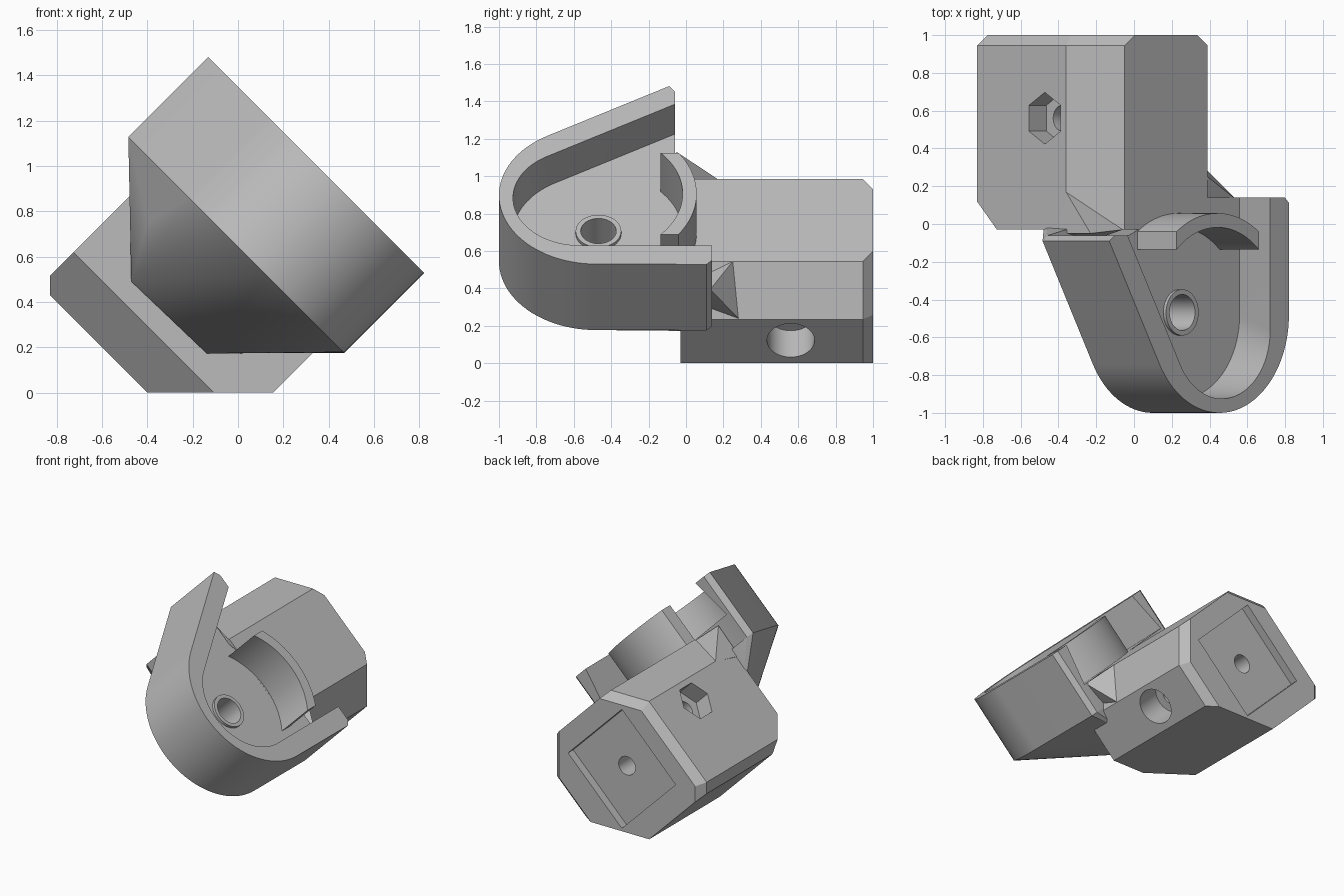
import bpy, bmesh, math
from mathutils import Matrix, Vector

if "Cube" in bpy.data.objects:
    bpy.data.objects.remove(bpy.data.objects["Cube"])

S = math.sqrt(0.5)
# Tilted working frame: u runs down-right, y runs back, w is the holder floor normal
TILT = Matrix(((S, 0, S), (0, 1, 0), (-S, 0, S)))
FLOOR, RIM, BASE = 0.661, 0.955, 0.456

grey = bpy.data.materials.new("plain grey")
grey.diffuse_color = (0.5, 0.5, 0.5, 1)
grey.use_nodes = True
grey.node_tree.nodes["Principled BSDF"].inputs["Base Color"].default_value = grey.diffuse_color
parts = []


def local(x, y, z):
    """World point to the tilted frame."""
    return TILT.transposed() @ Vector((x, y, z))


def make(name, bm):
    bmesh.ops.recalc_face_normals(bm, faces=bm.faces)
    bm.transform(TILT.to_4x4())
    mesh = bpy.data.meshes.new(name)
    bm.to_mesh(mesh)
    bm.free()
    mesh.materials.append(grey)
    ob = bpy.data.objects.new(name, mesh)
    bpy.context.collection.objects.link(ob)
    return ob


def loft(name, *rings):
    """Closed solid through matching rings of points."""
    bm = bmesh.new()
    vs = [[bm.verts.new(p) for p in ring] for ring in rings]
    bm.faces.new(vs[0])
    bm.faces.new(vs[-1])
    n = len(vs[0])
    for a, b in zip(vs, vs[1:]):
        for i in range(n):
            j = (i + 1) % n
            bm.faces.new((a[i], a[j], b[j], b[i]))
    return make(name, bm)


def prism(name, outline, w0, w1):
    return loft(name, [(u, y, w0) for u, y in outline], [(u, y, w1) for u, y in outline])


def hull(name, pts):
    bm = bmesh.new()
    for p in pts:
        bm.verts.new(p)
    bmesh.ops.convex_hull(bm, input=bm.verts)
    bmesh.ops.delete(bm, geom=[v for v in bm.verts if not v.link_faces], context='VERTS')
    return make(name, bm)


def rod(name, start, axis, length, r, sides=48):
    """Cylinder or hexagonal prism from start along u, y or w."""
    rings = []
    for d in (0, length):
        ring = []
        for i in range(sides):
            t = 2 * math.pi * i / sides
            c, s = r * math.cos(t), r * math.sin(t)
            off = {'u': (d, c, s), 'y': (c, d, s), 'w': (c, s, d)}[axis]
            ring.append(Vector(start) + Vector(off))
        rings.append(ring)
    return loft(name, *rings)


def cut(ob, cutter):
    mod = ob.modifiers.new("cut", 'BOOLEAN')
    mod.operation, mod.solver, mod.object = 'DIFFERENCE', 'EXACT', cutter
    deps = bpy.context.evaluated_depsgraph_get()
    mesh = bpy.data.meshes.new_from_object(ob.evaluated_get(deps))
    ob.modifiers.clear()
    ob.data = mesh
    bpy.data.objects.remove(cutter)


def sweep(cu, cy, r, n=40):
    """Round nose from the right wall to the flared left wall."""
    return [(cu + r * math.cos(t), cy + r * math.sin(t))
            for t in (-math.radians(150) * i / n for i in range(n + 1))]


def flare(p, y):
    return (p[0] - (y - p[1]) * math.tan(math.radians(30)), y)


# Holder body with one straight and one flared wall
nose = sweep(-0.315, -0.48, 0.52)
outline = [(-0.2, 0.14), (0.175, 0.14), (0.207, 0.11)] + nose \
    + [flare(nose[-1], -0.09), (-1.10, -0.06), (-0.70, -0.06)]
body = prism("holder_body", outline, BASE, RIM)


# Undercut cavity, open at the back
def cavity_ring(cu, cy, r, w):
    pts = sweep(cu, cy, r)
    pts = [(cu + r, 0.5)] + pts + [flare(pts[-1], 0.5)]
    return [Vector((u, y, w)) for u, y in pts]


low = cavity_ring(-0.315, -0.48, 0.445, FLOOR)
high = cavity_ring(-0.296, -0.565, 0.36, RIM)
high = [h + (h - l) * 0.1 for l, h in zip(low, high)]
cut(body, loft("cavity", low, high))

# Tapered support under the holder
under = [(u, y, BASE) for u, y in outline]
under += [(-0.813, -0.27, 0.25), (0.0, -0.27, 0.25), (-0.68, -0.04, 0.014), (-0.22, -0.04, 0.025),
          (-0.68, 0.05, 0.014), (-0.22, 0.05, 0.025), (0.0, 0.1, 0.25)]
support = hull("support", under)

# Mounting block: eight-sided section, back edge chamfered on the outer sides
section = [(-0.83, 0.515), (-0.83, 0.43), (-0.40, 0), (0.155, 0), (0.39, 0.235),
           (0.39, 0.545), (-0.05, 0.985), (-0.36, 0.985)]
back = [(-0.775, 0.49), (-0.775, 0.375), (-0.40, 0), (0.077, 0), (0.335, 0.258),
        (0.335, 0.60), (0.005, 0.93), (-0.335, 0.93)]
block = loft("mounting_block", *[[local(x, y, z) for x, z in sec]
             for sec, y in ((section, -0.03), (section, 0.945), (back, 1.0))])

# Sloped lower front edge of the block
wedge = [(u, y, w) for u in (-1.3, 0.6) for y, w in ((-0.13, 0.025), (-0.13, -0.4), (0.295, -0.4))]
cut(block, hull("front_slope", wedge))

# Bolt passage: hex nut pocket, shaft and round head recess
by, bw = 0.56, 0.283
cut(block, rod("nut_pocket", (-1.1, by, bw), 'u', 0.28, 0.137, 6))
cut(block, rod("bolt_shaft", (-1.1, by, bw), 'u', 1.5, 0.068))
cut(block, rod("bolt_head_recess", (-0.09, by, bw), 'u', 0.5, 0.127))

# Square pocket with a hole on the back face
q = 0.31
square = [(-0.45 - q, 0.20 - q), (-0.45 + q, 0.20 - q), (-0.45 + q, 0.20 + q), (-0.45 - q, 0.20 + q)]
cut(block, loft("back_pocket", [(u, 0.94, w) for u, w in square], [(u, 1.2, w) for u, w in square]))
cut(block, rod("back_hole", (-0.45, 0.72, 0.20), 'y', 0.4, 0.068))

# Gussets joining block and holder walls
right = [(0.54, 0.13, 0.395), (0.39, 0.25, 0.545), (0.39, 0.28, 0.24), (0.3, 0.05, 0.5),
         (0.3, 0.1, 0.25), (0.2, 0.2, 0.5), (0.48, 0.05, 0.38)]
left = [(-0.36, 0.17, 0.984), (-0.23, -0.05, 1.13), (-0.06, -0.03, 0.985), (-0.4, -0.05, 0.95),
        (-0.3, 0.05, 0.8), (-0.2, -0.08, 0.9)]
parts += [hull(n, [local(*p) for p in pts])
          for n, pts in (("right_gusset", right), ("left_gusset", left))]

# Raised ring and its bore in the holder floor
ring = rod("floor_ring", (-0.319, -0.468, FLOOR - 0.05), 'w', 0.07, 0.122)
for ob in (body, support, ring):
    cut(ob, rod("floor_bore", (-0.319, -0.468, 0.40), 'w', 0.5, 0.095))


# Curved retaining wall at the back of the holder floor
def arc(r):
    a = math.asin(0.308 / r)
    return [(-0.328 + r * math.sin(t), -0.48 + r * math.cos(t))
            for t in (a * (i / 12 - 1) for i in range(25))]


curb = prism("retaining_wall", arc(0.537) + arc(0.462)[::-1], FLOOR - 0.03, RIM)
parts += [body, support, block, ring, curb]

# Smooth curves, keep hard edges
for ob in parts:
    bpy.ops.object.select_all(action='DESELECT')
    bpy.context.view_layer.objects.active = ob
    ob.select_set(True)
    bpy.ops.object.shade_smooth_by_angle(angle=math.radians(25))
